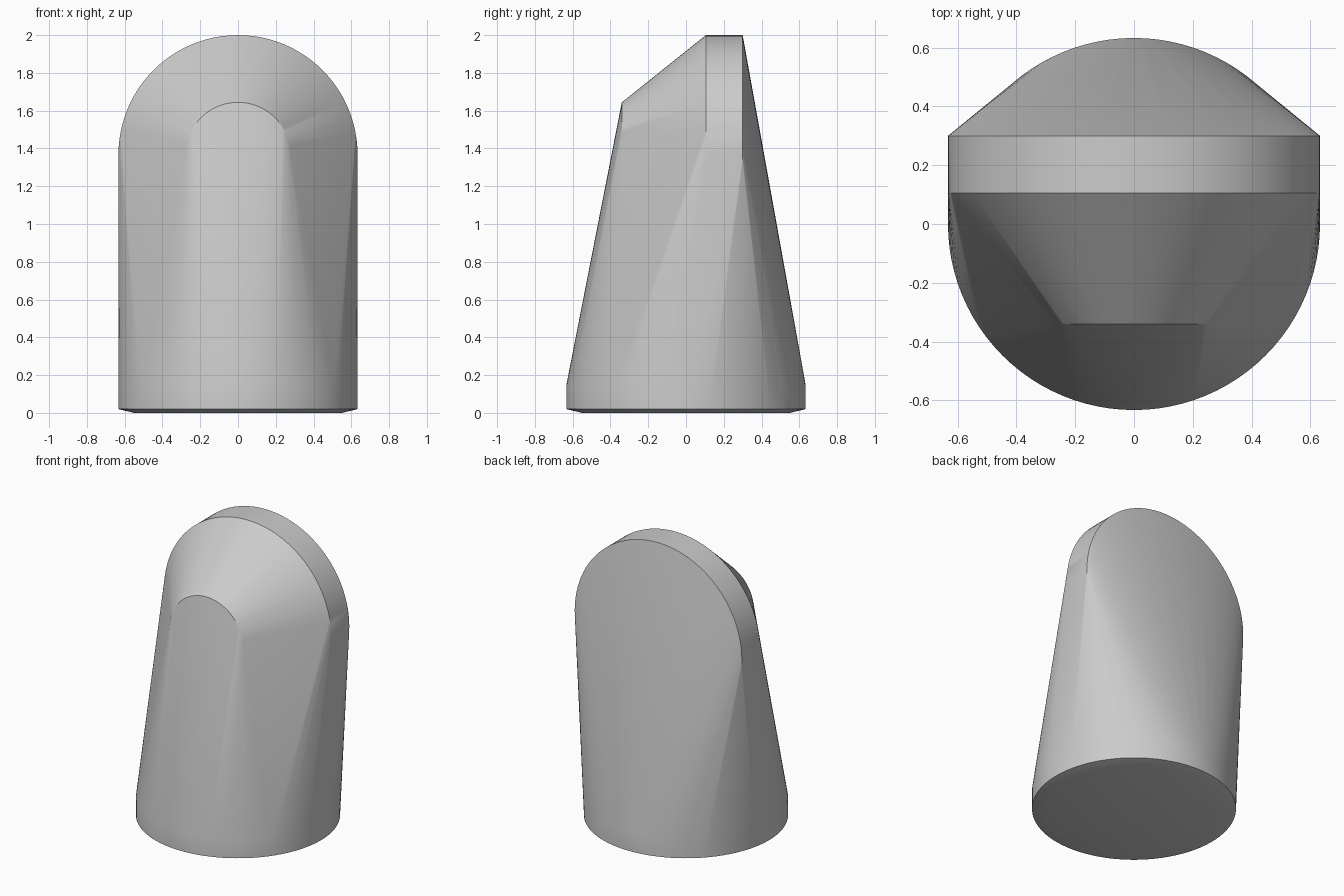
import bpy, bmesh, math

cube = bpy.data.objects.get("Cube")
if cube:
    bpy.data.objects.remove(cube, do_unlink=True)

R = 0.633            # radius of the base and of the rounded head
HEAD_Z = 2.0 - R     # height of the head's centre
SEGMENTS = 96

grey = bpy.data.materials.new("plain grey")
grey.use_nodes = True
colour = (0.6, 0.6, 0.6, 1)
grey.diffuse_color = colour
grey.node_tree.nodes["Principled BSDF"].inputs["Base Color"].default_value = colour

bm = bmesh.new()


def ring(radius, place):
    """Add a circle of points; place turns the two circle offsets into a position."""
    for i in range(SEGMENTS):
        a = math.tau * i / SEGMENTS
        bm.verts.new(place(radius * math.cos(a), radius * math.sin(a)))


# Round base with a shallow chamfer underneath
for radius, z in ((0.55, 0), (R, 0.02), (R, 0.15)):
    ring(radius, lambda u, v: (u, v, z))

# Upright rounded head, and the smaller nose disc before it
for radius, y in ((R, 0.3), (R, 0.105), (0.277, -0.34)):
    ring(radius, lambda u, v: (u, y, HEAD_Z + v))

# Skin stretched over all the rings
hull = bmesh.ops.convex_hull(bm, input=bm.verts[:])
inside = {g for g in hull["geom_interior"] + hull["geom_unused"]
          if isinstance(g, bmesh.types.BMVert)}
bmesh.ops.delete(bm, geom=list(inside), context="VERTS")
bmesh.ops.dissolve_limit(bm, angle_limit=math.radians(0.05),
                         verts=bm.verts[:], edges=bm.edges[:])
bmesh.ops.recalc_face_normals(bm, faces=bm.faces[:])

mesh = bpy.data.meshes.new("tapered_body")
bm.to_mesh(mesh)
bm.free()
mesh.materials.append(grey)
body = bpy.data.objects.new("tapered_body", mesh)
bpy.context.collection.objects.link(body)
bpy.context.view_layer.objects.active = body
body.select_set(True)
bpy.ops.object.shade_smooth_by_angle(angle=math.radians(30))
